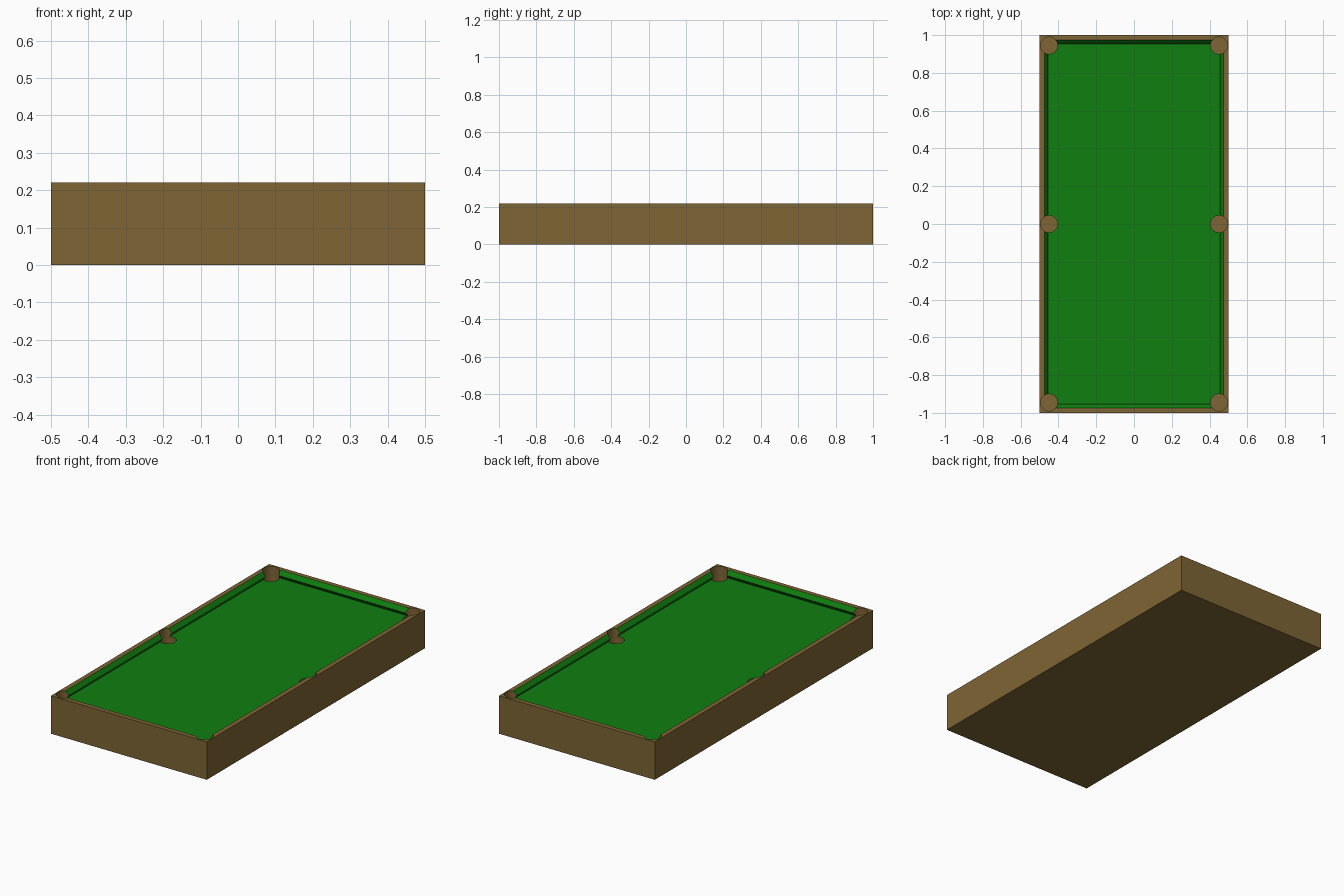
import bpy, bmesh, math

if "Cube" in bpy.data.objects:
    bpy.data.objects.remove(bpy.data.objects["Cube"])


def material(name, color):
    m = bpy.data.materials.new(name)
    m.diffuse_color = (*color, 1)
    m.use_nodes = True
    m.node_tree.nodes["Principled BSDF"].inputs["Base Color"].default_value = m.diffuse_color
    return m


wood = material("wood", (0.21, 0.13, 0.035))
felt = material("felt", (0.005, 0.21, 0.005))

# Table body: rectangular rings from the base over the rim, down the cushion to the bed
# (inset from the outer edge, height, green band above this ring)
PROFILE = [(0, 0, False), (0, 0.22, False), (0.027, 0.22, False),
           (0.046, 0.196, True), (0.03, 0.174, True)]
bm = bmesh.new()
rings = []
for inset, z, _ in PROFILE:
    x, y = 0.5 - inset, 1 - inset
    rings.append([bm.verts.new(p) for p in
                  ((-x, -y, z), (x, -y, z), (x, y, z), (-x, y, z))])
for i in range(len(rings) - 1):
    a, b = rings[i], rings[i + 1]
    for k in range(4):
        n = (k + 1) % 4
        bm.faces.new((a[k], a[n], b[n], b[k])).material_index = int(PROFILE[i + 1][2])
bm.faces.new(rings[0][::-1])
bm.faces.new(rings[-1]).material_index = 1
bmesh.ops.recalc_face_normals(bm, faces=bm.faces)
mesh = bpy.data.meshes.new("table_body")
bm.to_mesh(mesh)
bm.free()
mesh.materials.append(wood)
mesh.materials.append(felt)
body = bpy.data.objects.new("table_body", mesh)
bpy.context.collection.objects.link(body)

# Six pockets cut straight down through rim, cushion and bed
for x in (-0.45, 0.45):
    for y in (-0.945, 0, 0.945):
        bpy.ops.mesh.primitive_cylinder_add(vertices=32, radius=0.045, depth=0.2,
                                            location=(x, y, 0.15 + 0.05))
        cutter = bpy.context.object
        cutter.name = "pocket_cutter"
        cutter.data.materials.append(wood)
        cutter.hide_render = True
        cutter.display_type = 'WIRE'
        cut = body.modifiers.new("pocket", 'BOOLEAN')
        cut.operation = 'DIFFERENCE'
        cut.solver = 'EXACT'
        cut.object = cutter
